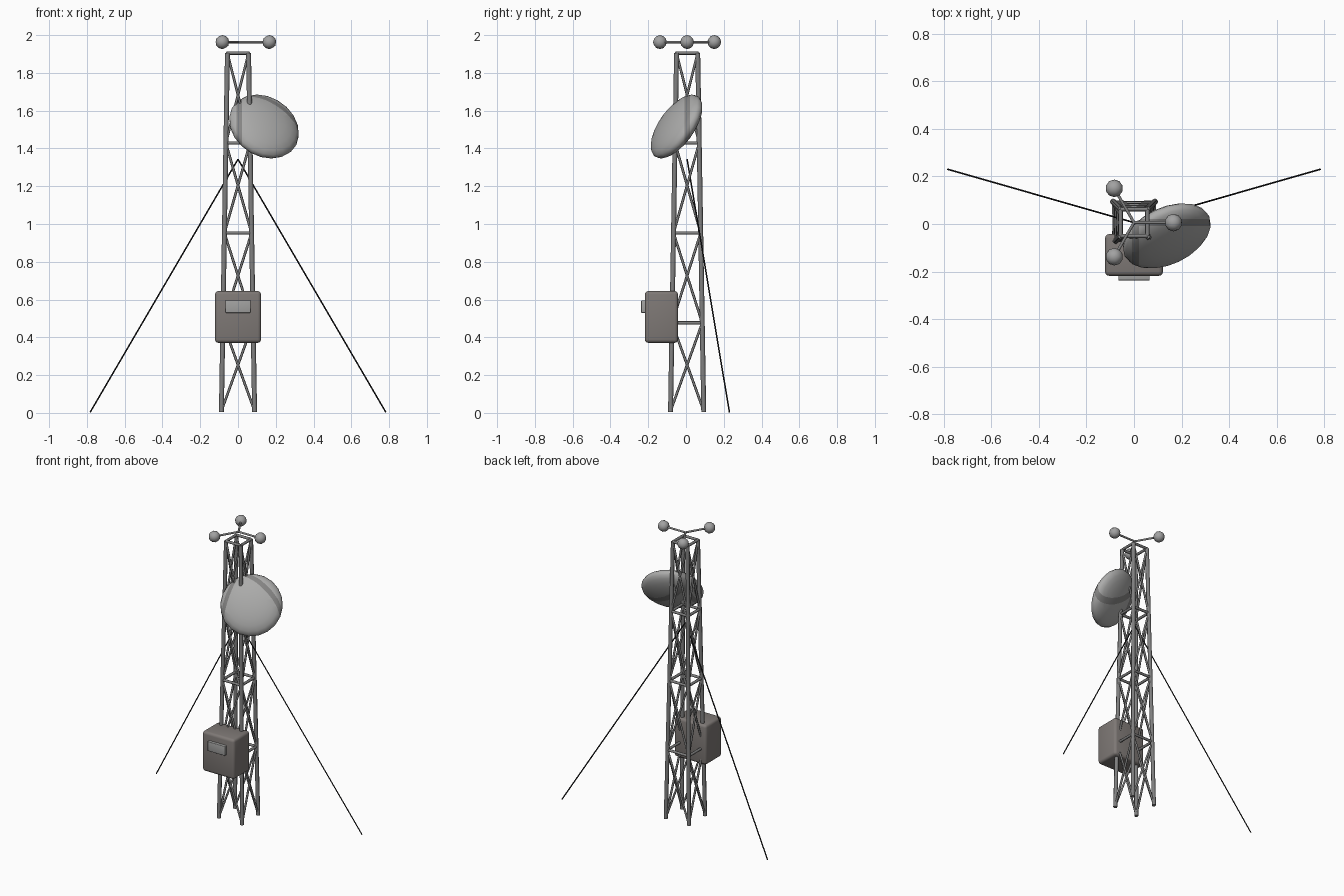
import bpy, bmesh, math
from mathutils import Vector, Matrix

if "Cube" in bpy.data.objects:
    bpy.data.objects.remove(bpy.data.objects["Cube"])

def mat(name, r, g, b):
    m = bpy.data.materials.new(name)
    m.diffuse_color = (r, g, b, 1)
    m.use_nodes = True
    m.node_tree.nodes["Principled BSDF"].inputs["Base Color"].default_value = m.diffuse_color
    return m

STEEL = mat("tower steel", 0.215, 0.215, 0.215)
WIRE = mat("black wire", 0.012, 0.012, 0.013)
BOX = mat("cabinet brown grey", 0.21, 0.19, 0.18)
PLATE = mat("plate grey", 0.36, 0.36, 0.355)
DISH = mat("dish light grey", 0.41, 0.41, 0.405)
BAND = mat("dish band grey", 0.235, 0.233, 0.23)
CUP = mat("cup grey", 0.36, 0.36, 0.36)

CY = 0.006                      # tower axis y
H, N = 1.905, 4                 # tower height and sections

def finish(name, bm, *mats, smooth=None):
    me = bpy.data.meshes.new(name)
    bm.to_mesh(me)
    bm.free()
    ob = bpy.data.objects.new(name, me)
    bpy.context.collection.objects.link(ob)
    for m in mats:
        me.materials.append(m)
    if smooth:
        bpy.ops.object.select_all(action='DESELECT')
        ob.select_set(True)
        bpy.context.view_layer.objects.active = ob
        bpy.ops.object.shade_smooth_by_angle(angle=math.radians(smooth))
    return ob

def rod(bm, a, b, r, sides=8):
    a, b = Vector(a), Vector(b)
    d = b - a
    m = Matrix.Translation((a + b) / 2) @ d.to_track_quat('Z', 'Y').to_matrix().to_4x4()
    bmesh.ops.create_cone(bm, cap_ends=True, segments=sides, radius1=r, radius2=r,
                          depth=d.length, matrix=m)

def corner(i, z):
    h = 0.088 + (0.056 - 0.088) * z / H
    sx, sy = [(-1, -1), (1, -1), (1, 1), (-1, 1)][i % 4]
    return Vector((sx * h, CY + sy * h, z))

# lattice tower: legs, ring rails, crossed braces
legs, rails, braces = bmesh.new(), bmesh.new(), bmesh.new()
for i in range(4):
    rod(legs, corner(i, 0.005), corner(i, H), 0.013)
    for k in range(N):
        z0, z1 = max(H * k / N, 0.01), H * (k + 1) / N
        rod(rails, corner(i, z1), corner(i + 1, z1), 0.009)
        rod(braces, corner(i, z0), corner(i + 1, z1), 0.007, 6)
        rod(braces, corner(i + 1, z0), corner(i, z1), 0.007, 6)
finish("tower_legs", legs, STEEL, smooth=50)
finish("tower_rails", rails, STEEL, smooth=50)
finish("tower_braces", braces, STEEL, smooth=65)

# guy wires
for s, side in ((-1, "left"), (1, "right")):
    bm = bmesh.new()
    rod(bm, (0, CY, 1.343), (s * 0.783, 0.23, 0.003), 0.004, 6)
    finish("guy_wire_" + side, bm, WIRE)

# wind gauge arms and balls
arms, balls = bmesh.new(), bmesh.new()
for k in range(3):
    a = math.radians(120 * k)
    p = Vector((0.166 * math.cos(a), CY + 0.166 * math.sin(a), 1.963))
    rod(arms, (0, CY, 1.963), p, 0.007, 6)
    bmesh.ops.create_icosphere(balls, subdivisions=2, radius=0.037,
                               matrix=Matrix.Translation(p))
finish("wind_gauge_arms", arms, STEEL, smooth=65)
finish("wind_gauge_balls", balls, CUP, smooth=50)

# equipment cabinet with rounded edges
def block(name, lo, hi, bevel, m):
    lo, hi = Vector(lo), Vector(hi)
    bm = bmesh.new()
    bmesh.ops.create_cube(bm, size=1, matrix=Matrix.Translation((lo + hi) / 2)
                          @ Matrix.Diagonal((*(hi - lo), 1)))
    bmesh.ops.bevel(bm, geom=bm.edges[:], offset=bevel, segments=3,
                    profile=0.5, affect='EDGES')
    finish(name, bm, m, smooth=35)

block("cabinet", (-0.122, -0.218, 0.371), (0.122, -0.042, 0.645), 0.018, BOX)
block("cabinet_plate", (-0.066, -0.237, 0.53), (0.066, -0.2, 0.595), 0.003, PLATE)

# dish: flattened ball facing front right and up, with two darker bands cut in
normal = Vector((0.36, -0.76, 0.54)).normalized()
bm = bmesh.new()
bmesh.ops.create_uvsphere(bm, u_segments=20, v_segments=12, radius=1,
    matrix=Matrix.Translation((0.138, -0.05, 1.516))
    @ normal.to_track_quat('Z', 'Y').to_matrix().to_4x4()
    @ Matrix.Diagonal((0.197, 0.197, 0.066, 1)))
B0, B1 = -0.008, 0.02
for axis in (Vector((1, 0, 0)), Vector((0, 1, 0))):
    for d in (B0, B1):
        bmesh.ops.bisect_plane(bm, geom=bm.verts[:] + bm.edges[:] + bm.faces[:],
                               plane_co=axis * d, plane_no=axis)
for f in bm.faces:
    c = f.calc_center_median()
    f.material_index = int(B0 < c.y < B1 or B0 < c.x < B1)
finish("dish", bm, DISH, BAND, smooth=50)
